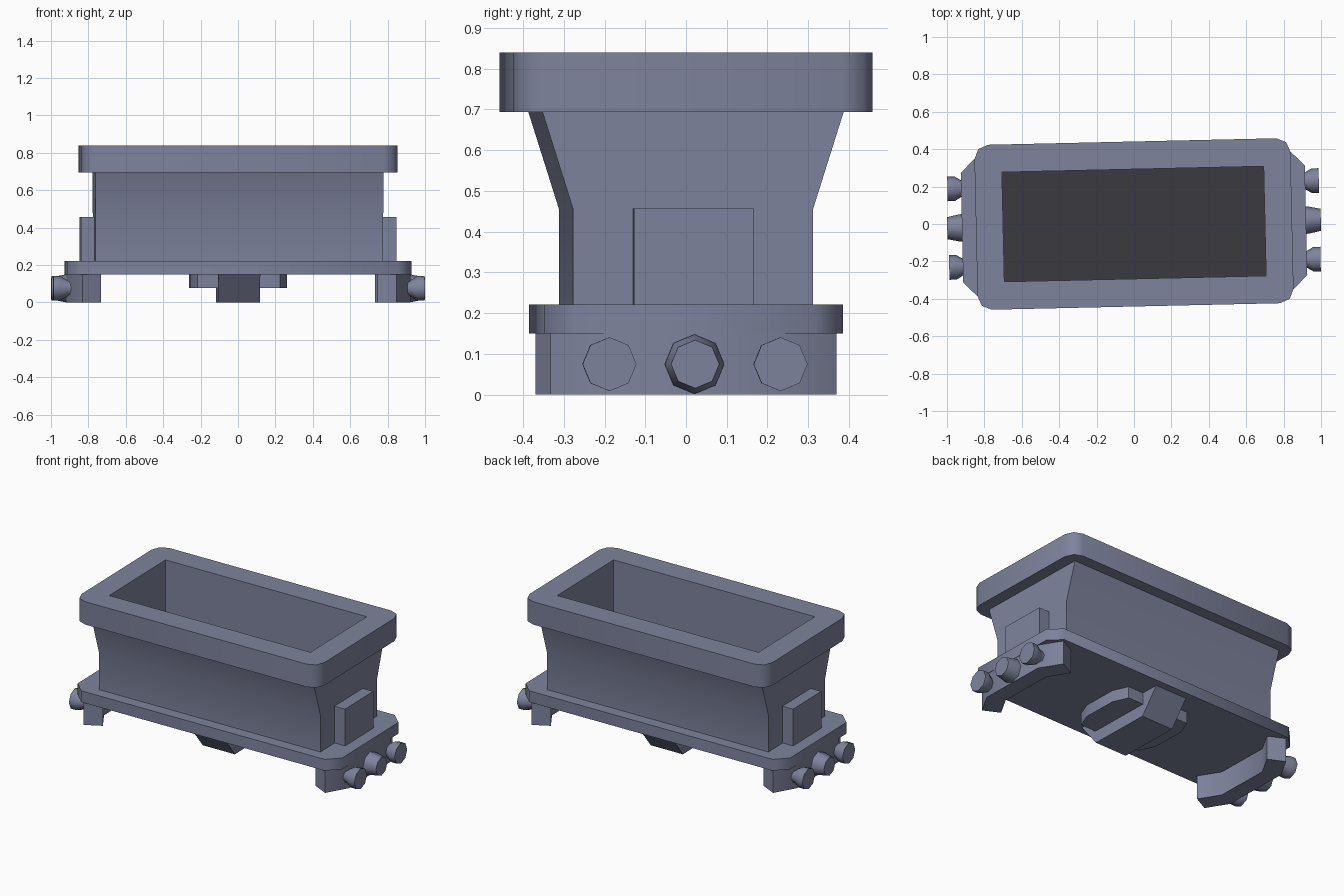
import bpy, bmesh, math
from mathutils import Matrix

if "Cube" in bpy.data.objects:
    bpy.data.objects.remove(bpy.data.objects["Cube"])

TURN = Matrix.Rotation(0.0225, 4, 'Z')   # whole model sits slightly turned
FLOOR_Z = 0.455


def material(name, rgb):
    m = bpy.data.materials.new(name)
    m.diffuse_color = (*rgb, 1)
    m.use_nodes = True
    m.node_tree.nodes["Principled BSDF"].inputs["Base Color"].default_value = m.diffuse_color
    return m


STEEL = material("blue_grey", (0.209, 0.228, 0.334))
DARK = material("dark_grey", (0.044, 0.041, 0.050))


def loft(name, rings, mat=STEEL):
    """Closed solid through rings of equal point counts."""
    bm = bmesh.new()
    vs = [[bm.verts.new(p) for p in r] for r in rings]
    n = len(vs[0])
    for a, b in zip(vs, vs[1:]):
        for i in range(n):
            j = (i + 1) % n
            bm.faces.new((a[i], a[j], b[j], b[i]))
    bm.faces.new(vs[0])
    bm.faces.new(vs[-1])
    bmesh.ops.recalc_face_normals(bm, faces=bm.faces[:])
    bm.transform(TURN)
    # smooth shading with sharp edges kept
    for f in bm.faces:
        f.smooth = True
    for e in bm.edges:
        e.smooth = e.calc_face_angle(0) < math.radians(50)
    me = bpy.data.meshes.new(name)
    bm.to_mesh(me)
    bm.free()
    me.materials.append(mat)
    ob = bpy.data.objects.new(name, me)
    bpy.context.collection.objects.link(ob)
    return ob


def rect(x, y, z, cx=0.0):
    return [(cx - x, -y, z), (cx + x, -y, z), (cx + x, y, z), (cx - x, y, z)]


def prism(name, outline, z0, z1, mat=STEEL):
    return loft(name, [[(x, y, z) for x, y in outline] for z in (z0, z1)], mat)


def rounded(hx, hy, r, seg):
    pts = []
    for k, (sx, sy) in enumerate(((1, 1), (-1, 1), (-1, -1), (1, -1))):
        for i in range(seg + 1):
            a = math.pi / 2 * (k + i / seg)
            pts.append((sx * (hx - r) + r * math.cos(a), sy * (hy - r) + r * math.sin(a)))
    return pts


# tub body with flared sides, and thick rim
body = loft("tub_body", [rect(0.77, 0.295, 0.21), rect(0.77, 0.295, 0.457), rect(0.77, 0.37, 0.695)])
rim = prism("tub_rim", rounded(0.845, 0.441, 0.075, 2), 0.694, 0.84)

# hollow interior and its dark floor
cutter = loft("hollow_cutter", [rect(0.70, 0.293, FLOOR_Z - 0.004), rect(0.70, 0.293, 1.0)])
cutter.hide_render = True
cutter.hide_viewport = True
for ob in (body, rim):
    mod = ob.modifiers.new("hollow", 'BOOLEAN')
    mod.operation = 'DIFFERENCE'
    mod.solver = 'EXACT'
    mod.object = cutter
    # keep the cut edges crisp
    edge = ob.modifiers.new("crisp_edges", 'EDGE_SPLIT')
    edge.split_angle = math.radians(50)
loft("tub_floor", [rect(0.70, 0.293, FLOOR_Z - 0.006), rect(0.70, 0.293, FLOOR_Z)], DARK)

# base plate with clipped corners
prism("base_plate", rounded(0.92, 0.366, 0.073, 1), 0.15, 0.222)

# central underside keel with sloping ends, and clipped pad around it
loft("keel", [rect(0.112, 0.2, 0), rect(0.112, 0.32, 0.151)])
prism("underside_pad", [(0.26, -0.11), (0.26, 0.11), (0.22, 0.205), (-0.22, 0.205),
                        (-0.26, 0.11), (-0.26, -0.11), (-0.22, -0.205), (0.22, -0.205)], 0.077, 0.151)

# matching parts on both ends
BEAM = [(0.74, -0.3), (0.84, -0.351), (0.918, -0.22), (0.918, 0.22),
        (0.84, 0.351), (0.74, 0.3), (0.815, 0.175), (0.815, -0.175)]
SIDE = [(0.90, 0.045), (0.92, 0.045), (0.955, 0.066), (0.993, 0.066)]
MIDDLE = [(0.90, 0.073), (0.93, 0.073), (0.999, 0.059)]
for s, end in ((1, "right"), (-1, "left")):
    loft(end + "_end_box", [rect(0.05, 0.147, z, s * 0.793) for z in (0.215, 0.457)])
    prism(end + "_bumper_beam", [(s * x, s * y) for x, y in BEAM], 0, 0.151)
    for k in (-1, 0, 1):
        rings = [[(s * x, k * 0.21 + r * math.cos(i * math.pi / 4),
                   0.075 + r * math.sin(i * math.pi / 4)) for i in range(8)]
                 for x, r in (SIDE if k else MIDDLE)]
        loft(f"{end}_buffer_{k + 2}", rings)
